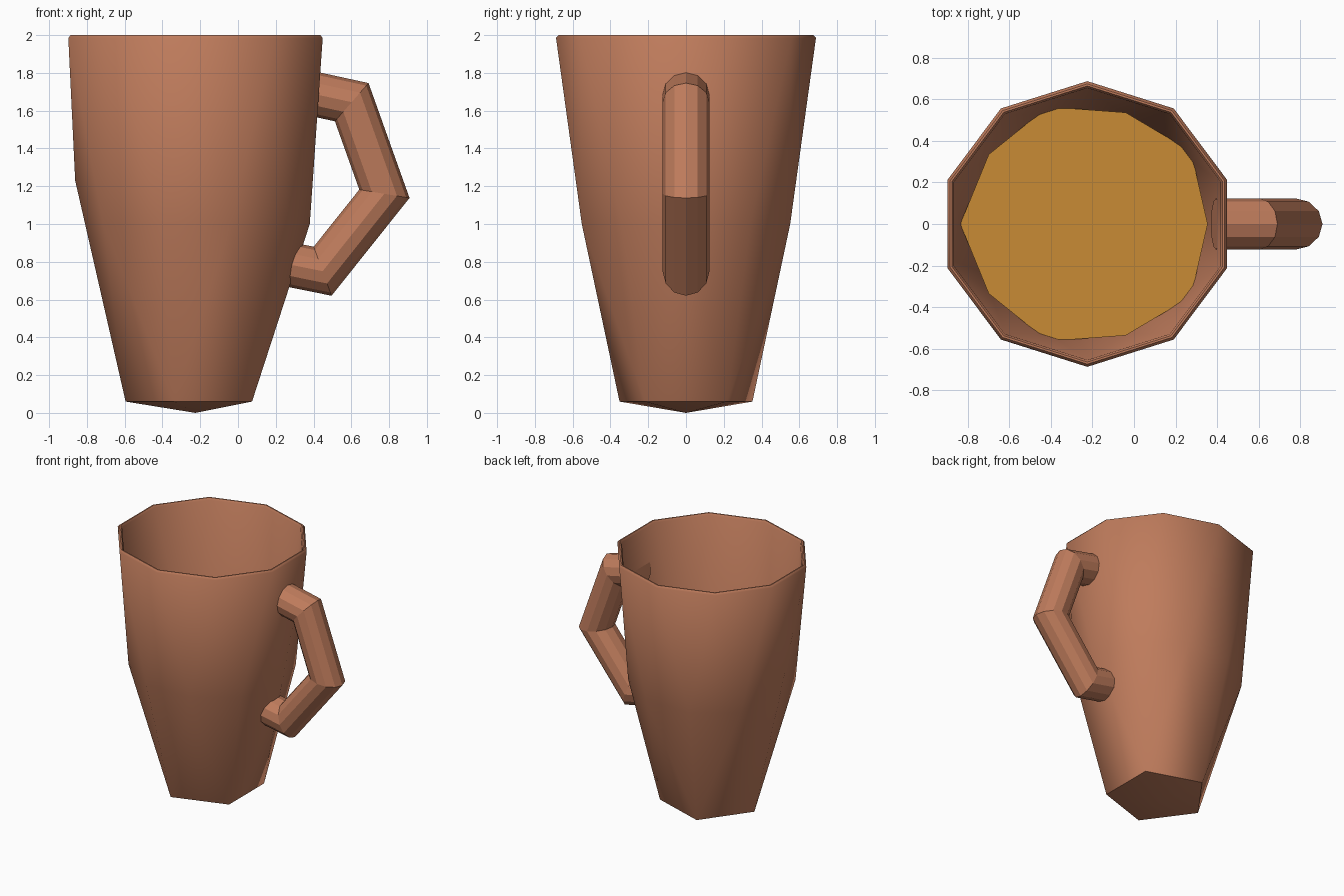
import bpy, bmesh, math
from mathutils import Vector

if "Cube" in bpy.data.objects:
    bpy.data.objects.remove(bpy.data.objects["Cube"])

CX = -0.225  # cup axis


def material(name, rgb):
    m = bpy.data.materials.new(name)
    m.diffuse_color = (*rgb, 1)
    m.use_nodes = True
    m.node_tree.nodes["Principled BSDF"].inputs["Base Color"].default_value = m.diffuse_color
    return m


def finish(name, bm, mat, smooth=None):
    bmesh.ops.recalc_face_normals(bm, faces=bm.faces)
    me = bpy.data.meshes.new(name)
    bm.to_mesh(me)
    bm.free()
    ob = bpy.data.objects.new(name, me)
    bpy.context.collection.objects.link(ob)
    me.materials.append(mat)
    if smooth:
        bpy.ops.object.select_all(action='DESELECT')
        ob.select_set(True)
        bpy.context.view_layer.objects.active = ob
        bpy.ops.object.shade_smooth_by_angle(angle=math.radians(smooth))
    return ob


clay = material("terracotta", (0.52, 0.20, 0.107))
amber = material("amber", (0.58, 0.26, 0.036))

# Cup: rim decagon, offset middle decagon, pentagon foot and a low centre point
bm = bmesh.new()


def rim(rx, ry, z):
    return [bm.verts.new((CX + rx * math.cos(math.radians(18 + 36 * k)),
                          ry * math.sin(math.radians(18 + 36 * k)), z)) for k in range(10)]


def shell(top, inset):
    mid, foot = [], []
    for k in range(10):
        a = math.radians(36 * k)
        r, z = (0.637, 1.23) if k == 5 else (0.605, 1.0)
        mid.append(bm.verts.new((CX + (r - inset) * math.cos(a),
                                 (0.58 - inset) * math.sin(a), z)))
    for k in range(1, 10, 2):
        a = math.radians(36 * k)
        r = 0.37 - inset
        foot.append(bm.verts.new((CX + r * math.cos(a), r * math.sin(a), 0.06 + inset)))
    pole = bm.verts.new((CX, 0, inset))
    for k in range(10):
        n = (k + 1) % 10
        bm.faces.new((top[k], mid[k], mid[n]))
        bm.faces.new((top[k], mid[n], top[n]))
    for j in range(5):
        k, f, g = 2 * j + 1, foot[j], foot[(j + 1) % 5]
        bm.faces.new((f, mid[k - 1], mid[k]))
        bm.faces.new((f, mid[k], mid[(k + 1) % 10]))
        bm.faces.new((f, mid[(k + 1) % 10], g))
        bm.faces.new((f, g, pole))


outer = rim(0.708, 0.688, 1.985)
loops = [outer, rim(0.695, 0.675, 2.0), rim(0.685, 0.665, 2.0), rim(0.675, 0.655, 1.985)]
for lo, hi in zip(loops, loops[1:]):
    for k in range(10):
        n = (k + 1) % 10
        bm.faces.new((lo[k], lo[n], hi[n], hi[k]))
shell(outer, 0)
shell(loops[-1], 0.025)
finish("cup", bm, clay, 50)

# Drink surface
bm = bmesh.new()
half = [(0.355, 0), (0.275, 0.35), (-0.04, 0.537), (-0.415, 0.565), (-0.70, 0.335), (-0.837, 0)]
pts = half + [(x, -y) for x, y in half[-2:0:-1]]
bm.faces.new([bm.verts.new((x, y, 1.22)) for x, y in pts])
finish("drink", bm, amber)

# Handle: twelve-sided mitred tube
path = [Vector((x, 0, z)) for x, z in
        [(0.395, 1.69), (0.602, 1.645), (0.775, 1.16), (0.448, 0.75), (0.25, 0.79)]]
R, N = 0.124, 12
bm = bmesh.new()
rings = []
for i, p in enumerate(path):
    d0 = (p - path[max(i - 1, 0)]).normalized()
    d1 = (path[min(i + 1, len(path) - 1)] - p).normalized()
    t = (d0 + d1).normalized()
    side = Vector((-t.z, 0, t.x))
    stretch = 1 / t.dot(d1 if d1.length else d0)
    rings.append([bm.verts.new(p + side * R * 0.95 * stretch * math.cos(2 * math.pi * k / N)
                               + Vector((0, R * math.sin(2 * math.pi * k / N), 0)))
                  for k in range(N)])
for a, b in zip(rings, rings[1:]):
    for k in range(N):
        n = (k + 1) % N
        bm.faces.new((a[k], a[n], b[n], b[k]))
bm.faces.new(rings[0])
bm.faces.new(rings[-1])
finish("handle", bm, clay)
